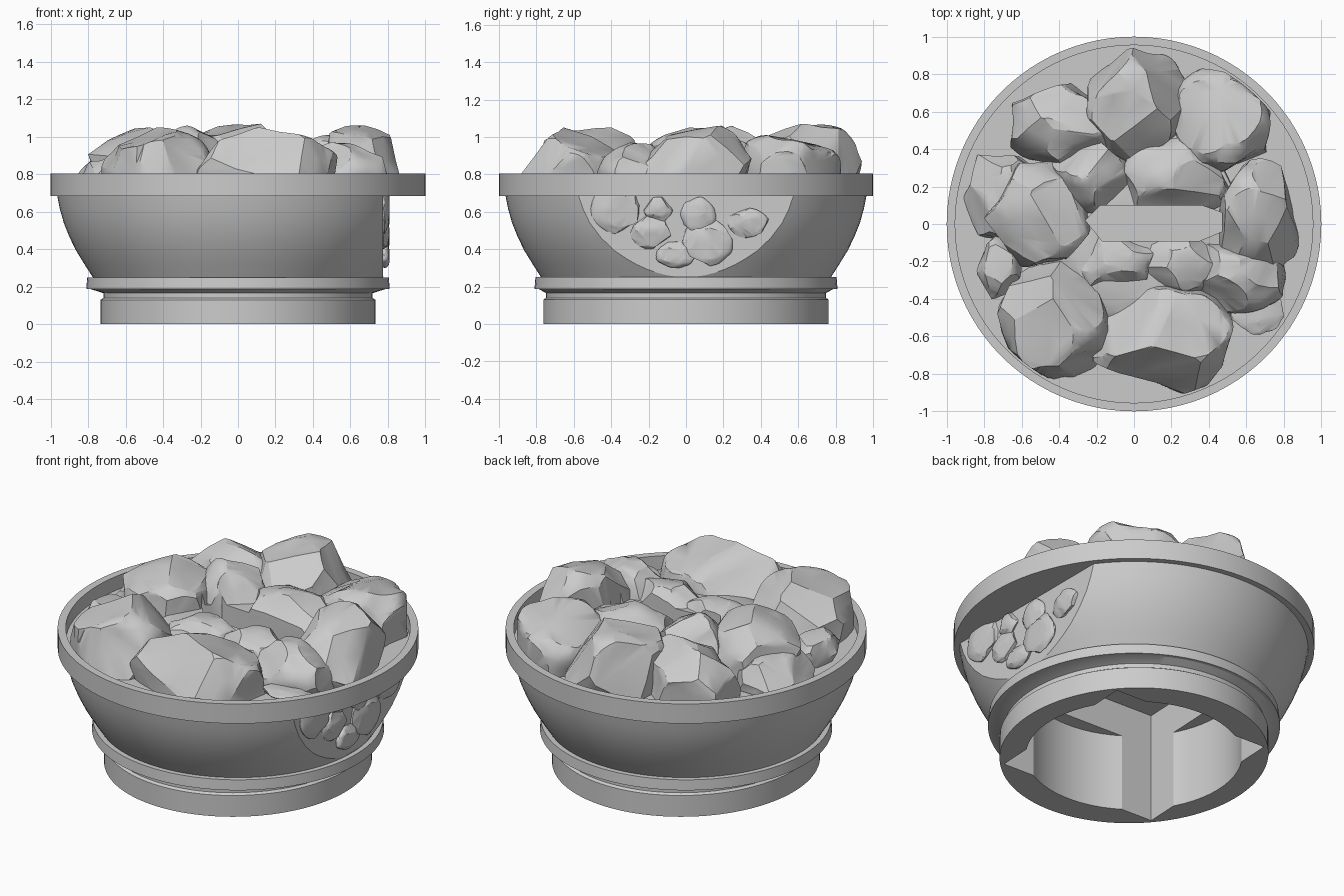
import bpy, bmesh, math, random
from mathutils import Vector, noise

random.seed(5)
cube = bpy.data.objects.get("Cube")
if cube:
    bpy.data.objects.remove(cube, do_unlink=True)

stone = bpy.data.materials.new("stone_grey")
stone.use_nodes = True
GREY = (0.6, 0.6, 0.6, 1)
stone.diffuse_color = GREY
stone.node_tree.nodes["Principled BSDF"].inputs["Base Color"].default_value = GREY

FLOOR = 0.72      # level of the bed the boulders rest on
CUT_X = 0.775     # plane of the side window
INNER = 0.945     # boulders stay inside this radius


def to_object(name, bm):
    bmesh.ops.recalc_face_normals(bm, faces=bm.faces)
    mesh = bpy.data.meshes.new(name)
    bm.to_mesh(mesh)
    bm.free()
    obj = bpy.data.objects.new(name, mesh)
    bpy.context.collection.objects.link(obj)
    mesh.materials.append(stone)
    return obj


def activate(obj):
    bpy.ops.object.select_all(action='DESELECT')
    obj.select_set(True)
    bpy.context.view_layer.objects.active = obj


def carve(obj, cutter):
    activate(obj)
    mod = obj.modifiers.new("carve", 'BOOLEAN')
    mod.operation, mod.solver, mod.object = 'DIFFERENCE', 'EXACT', cutter
    bpy.ops.object.modifier_apply(modifier=mod.name)


def smooth(obj, degrees):
    activate(obj)
    bpy.ops.object.shade_smooth_by_angle(angle=math.radians(degrees))


def prism(name, outline, z0, z1):
    bm = bmesh.new()
    face = bm.faces.new([bm.verts.new((x, y, z0)) for x, y in outline])
    top = bmesh.ops.extrude_face_region(bm, geom=[face])["geom"]
    for v in top:
        if isinstance(v, bmesh.types.BMVert):
            v.co.z = z1
    obj = to_object(name, bm)
    obj.hide_render = True
    return obj


def polygon(radius, count, phase=0.0):
    return [(radius * math.cos(phase + math.tau * i / count),
             radius * math.sin(phase + math.tau * i / count)) for i in range(count)]


def lathe(name, profile, segments=96):
    # profile rows: x radius, y radius, height
    bm = bmesh.new()
    rings = [[bm.verts.new((rx * x, ry * y, z)) for x, y in polygon(1, segments)]
             for rx, ry, z in profile]
    for low, high in zip(rings, rings[1:]):
        for i in range(segments):
            j = (i + 1) % segments
            bm.faces.new((low[i], low[j], high[j], high[i]))
    bm.faces.new(rings[0])
    bm.faces.new(rings[-1])
    return to_object(name, bm)


def clip(bm, point, normal):
    # slice away everything beyond a plane and close the opening
    geom = bm.verts[:] + bm.edges[:] + bm.faces[:]
    cut = bmesh.ops.bisect_plane(bm, geom=geom, plane_co=point, plane_no=normal,
                                 clear_outer=True)["geom_cut"]
    edges = [e for e in cut if isinstance(e, bmesh.types.BMEdge)]
    if edges:
        bmesh.ops.holes_fill(bm, edges=edges)


def boulder(name, low, high, floor=None, ceiling=None, facets=22):
    # faceted stone fitted to the box between low and high
    bm = bmesh.new()
    bmesh.ops.create_icosphere(bm, subdivisions=3, radius=1)
    for _ in range(facets):
        n = Vector([random.gauss(0, 1) for _ in range(3)]).normalized()
        clip(bm, n * random.uniform(0.74, 0.9), n)
    bmesh.ops.triangulate(bm, faces=bm.faces)
    bmesh.ops.subdivide_edges(bm, edges=bm.edges, cuts=1, use_grid_fill=True)
    offset = Vector((random.random() * 20, random.random() * 20, 0))
    for v in bm.verts:
        v.co *= 1 + 0.1 * noise.noise(v.co * 2 + offset)
    for axis in range(3):
        values = [v.co[axis] for v in bm.verts]
        a, b = min(values), max(values)
        for v in bm.verts:
            t = (v.co[axis] - a) / (b - a)
            v.co[axis] = low[axis] + t * (high[axis] - low[axis])
    for v in bm.verts:
        reach = v.co.xy.length
        if reach > INNER:
            v.co.xy *= INNER / reach
    if floor is not None:
        clip(bm, (0, 0, floor), (0, 0, -1))
    if ceiling is not None:
        clip(bm, (0, 0, ceiling), (0, 0, 1))
    bmesh.ops.triangulate(bm, faces=bm.faces)
    return to_object(name, bm)


# Bowl with slightly oval foot, neck, band, flared wall, rim and inner bed
foot, neck = (0.733, 0.763), (0.718, 0.748)
bowl = lathe("bowl", [
    (*foot, 0), (*foot, 0.13), (*neck, 0.14), (*neck, 0.165),
    (0.79, 0.79, 0.188), (0.81, 0.81, 0.188), (0.805, 0.805, 0.25),
    (0.775, 0.775, 0.25), (0.82, 0.82, 0.32), (0.863, 0.863, 0.39),
    (0.9, 0.9, 0.465), (0.93, 0.93, 0.54), (0.951, 0.951, 0.615),
    (0.965, 0.965, 0.685), (1, 1, 0.685), (1, 1, 0.805),
    (0.955, 0.955, 0.805), (0.955, 0.955, FLOOR)])

# Hollow underside: round well, deeper square well, and the flat side window
cutters = [
    prism("round_well_cutter", polygon(0.6, 64), -0.1, 0.47),
    prism("square_well_cutter", polygon(0.727, 4, math.radians(42.5)), -0.11, 0.67),
    prism("window_cutter", [(CUT_X, -0.8), (1.2, -0.8), (1.2, 0.8), (CUT_X, 0.8)],
          0.255, 0.685)]
for cutter in cutters:
    carve(bowl, cutter)
smooth(bowl, 25)

# Elongated slot kept clear between the boulders
slot = prism("slot_cutter", [
    (-0.26, 0.02), (-0.17, -0.09), (0.35, -0.09), (0.47, -0.04),
    (0.47, 0.06), (0.36, 0.1), (-0.18, 0.1)], FLOOR + 0.002, 1.5)
cutters.append(slot)

# Boulders: x range, y range, top
boulders = [
    (-0.26, 0.29, 0.29, 0.94, 1.07), (0.2, 0.73, 0.27, 0.83, 1.01),
    (-0.66, -0.04, 0.32, 0.75, 1.02), (-0.44, -0.02, 0.05, 0.46, 1.06),
    (-0.8, -0.2, -0.23, 0.35, 1.05), (-0.91, -0.45, -0.1, 0.37, 0.9),
    (-0.73, -0.13, -0.86, -0.2, 1.05), (-0.22, 0.53, -0.92, -0.33, 1.05),
    (0.29, 0.81, -0.48, -0.08, 0.97), (0.43, 0.88, -0.3, 0.35, 1.06),
    (-0.1, 0.52, 0.0, 0.47, 0.99), (-0.03, 0.5, -0.38, 0.02, 0.94),
    (-0.32, 0.15, -0.4, 0.0, 0.92), (0.52, 0.8, -0.59, -0.35, 0.8),
    (-0.84, -0.6, -0.4, -0.05, 0.88), (-0.6, 0.6, -0.55, 0.55, 0.87)]
for i, (x0, x1, y0, y1, top) in enumerate(boulders):
    rock = boulder(f"boulder_{i + 1}", (x0, y0, 1.54 - top), (x1, y1, top), floor=FLOOR - 0.01)
    carve(rock, slot)
    smooth(rock, 28)

# Small stones set in the side window: y range, z range
chips = [(-0.51, -0.24, 0.48, 0.74), (-0.3, -0.08, 0.4, 0.58),
         (-0.23, -0.07, 0.54, 0.68), (-0.03, 0.16, 0.49, 0.68),
         (-0.16, 0.05, 0.3, 0.44), (-0.02, 0.25, 0.31, 0.56),
         (0.22, 0.44, 0.46, 0.62)]
for i, (y0, y1, z0, z1) in enumerate(chips):
    chip = boulder(f"window_stone_{i + 1}", (CUT_X - 0.03, y0, z0),
                   (CUT_X + 0.035, y1, z1), ceiling=0.69, facets=12)
    smooth(chip, 28)

for cutter in cutters:
    bpy.data.objects.remove(cutter, do_unlink=True)
